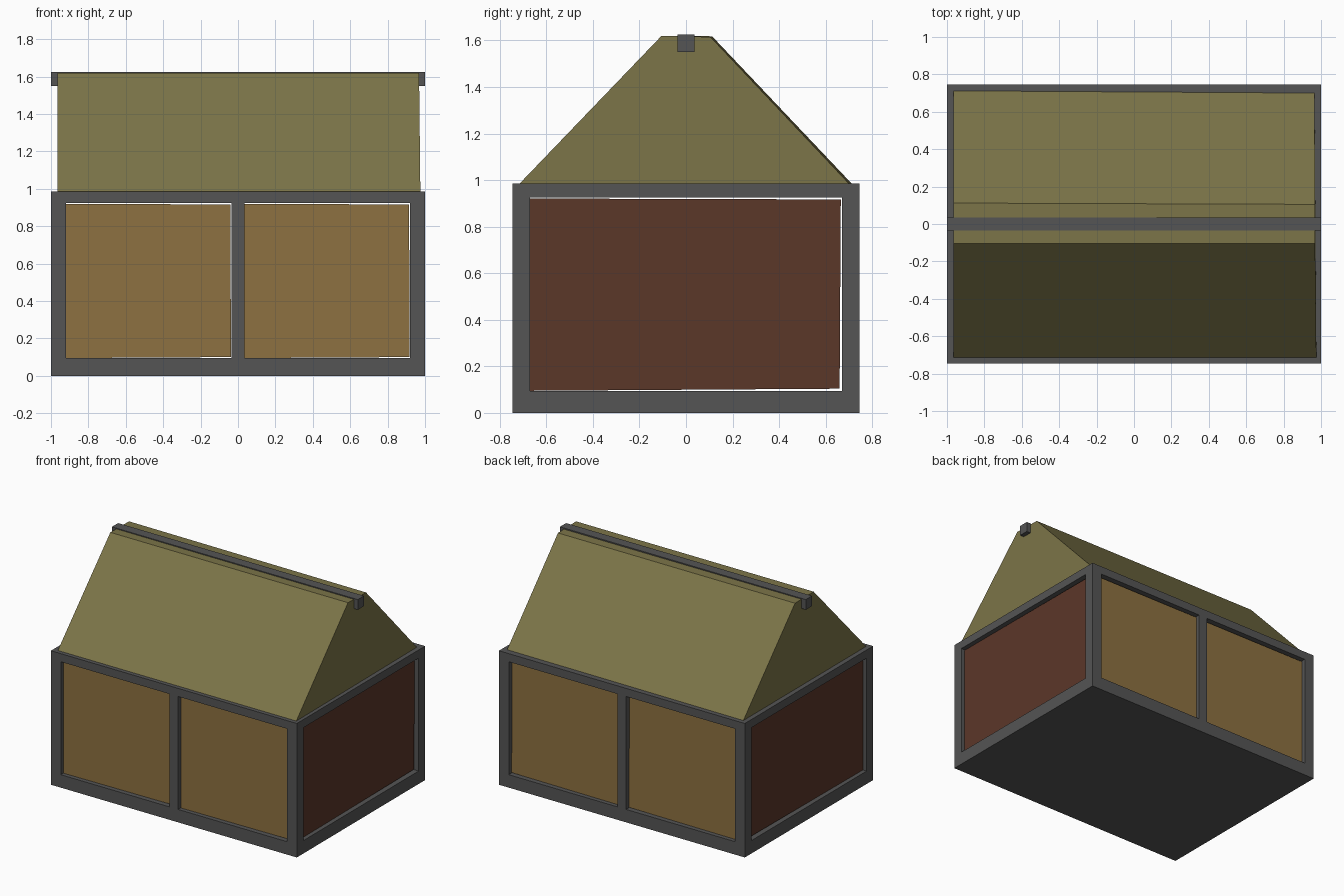
import bpy, bmesh
from mathutils import Vector

if "Cube" in bpy.data.objects:
    bpy.data.objects.remove(bpy.data.objects["Cube"])

def material(name, rgb):
    m = bpy.data.materials.new(name)
    m.diffuse_color = (*rgb, 1)
    m.use_nodes = True
    m.node_tree.nodes["Principled BSDF"].inputs["Base Color"].default_value = m.diffuse_color
    return m

GREY = material("dark_grey", (0.09, 0.09, 0.09))
TAN = material("tan", (0.27, 0.165, 0.052))
BROWN = material("red_brown", (0.105, 0.038, 0.022))
OLIVE = material("olive", (0.20, 0.175, 0.065))

W, D, H = 1.0, 0.745, 0.985      # half width, half depth, frame height
PX, PY = 0.08, 0.075             # post size
Z0, Z1 = 0.095, 0.925            # wall opening bottom and top

def prism(name, ring_a, ring_b, mat):
    """Closed solid between two matching outlines."""
    bm = bmesh.new()
    a = [bm.verts.new(p) for p in ring_a]
    b = [bm.verts.new(p) for p in ring_b]
    n = len(a)
    bm.faces.new(a)
    bm.faces.new(b[::-1])
    for i in range(n):
        bm.faces.new((a[i], b[i], b[(i + 1) % n], a[(i + 1) % n]))
    bmesh.ops.recalc_face_normals(bm, faces=bm.faces)
    me = bpy.data.meshes.new(name)
    bm.to_mesh(me)
    bm.free()
    me.materials.append(mat)
    ob = bpy.data.objects.new(name, me)
    bpy.context.collection.objects.link(ob)
    return ob

def box(name, x0, x1, y0, y1, z0, z1, mat=GREY):
    ring = lambda z: [(x0, y0, z), (x1, y0, z), (x1, y1, z), (x0, y1, z)]
    return prism(name, ring(z0), ring(z1), mat)

def panel(name, outline, axis, depth, mat):
    """Thin wall board: 2D outline set at a depth along x (0) or y (1)."""
    def ring(d):
        return [(d, u, z) if axis == 0 else (u, d, z) for u, z in outline]
    inner = depth - 0.03 if depth > 0 else depth + 0.03
    return prism(name, ring(depth), ring(inner), mat)

# Floor slab
box("floor_slab", -W, W, -D, D, 0, Z0)

# Posts, top beams and wall boards, mirrored on both sides
for s, side in ((-1, "front"), (1, "back")):
    y0, y1 = sorted((s * D, s * (D - PY)))
    box(side + "_left_post", -W, -W + PX, y0, y1, Z0, Z1)
    box(side + "_right_post", W - PX, W, y0, y1, Z0, Z1)
    box(side + "_centre_post", -0.035, 0.035, y0, y1, Z0, Z1)
    box(side + "_top_beam", -W, W, y0, y1, Z1, H)
    for t, half in ((-1, "left"), (1, "right")):
        u0, u1 = sorted((t * 0.035, t * (W - PX)))
        outline = [(u0, Z0), (u1 - 0.003, Z0 + 0.005),
                   (u1 - 0.005, Z1 - 0.009), (u0, Z1 - 0.006)]
        panel(f"{side}_{half}_board", outline, 1, s * (D - 0.03), TAN)

for s, side in ((-1, "left"), (1, "right")):
    x0, x1 = sorted((s * W, s * (W - PX)))
    box(side + "_top_beam", x0, x1, -D + PY, D - PY, Z1, H)
    outline = [(-D + PY, Z0), (D - PY - 0.01, Z0 + 0.009),
               (D - PY - 0.005, Z1 - 0.008), (-D + PY, Z1 - 0.004)]
    panel(side + "_end_board", outline, 0, s * (W - 0.03), BROWN)

# Flat-topped gable roof, very slightly skewed
left = [(-0.965, -0.715, H), (-0.965, -0.105, 1.62),
        (-0.965, 0.112, 1.618), (-0.965, 0.712, H)]
right = [(0.975, -0.715, H), (0.968, -0.105, 1.62),
         (0.968, 0.105, 1.615), (0.965, 0.70, H)]
prism("roof", left, right, OLIVE)

# Ridge beam, poking out past both gables
box("ridge_beam", -W, W, -0.036, 0.036, 1.55, 1.625)
